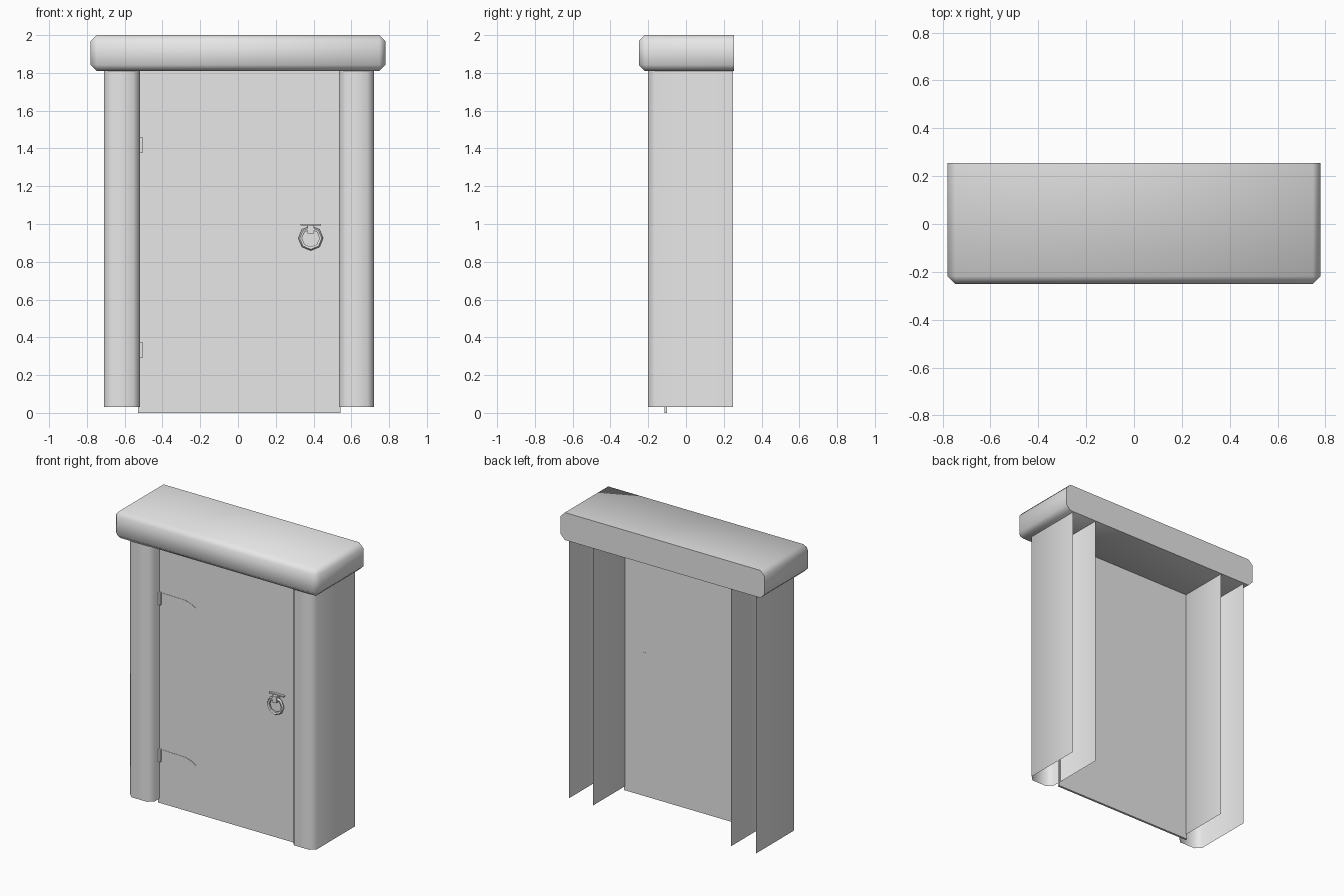
import bpy, bmesh, math
from mathutils import Matrix

if "Cube" in bpy.data.objects:
    bpy.data.objects.remove(bpy.data.objects["Cube"])

stone = bpy.data.materials.new("plain_grey")
stone.diffuse_color = (0.8, 0.8, 0.8, 1)
stone.use_nodes = True
stone.node_tree.nodes["Principled BSDF"].inputs["Base Color"].default_value = stone.diffuse_color


def finish(name, bm, angle=60):
    """Turn a bmesh into a named object with smooth shading by angle."""
    me = bpy.data.meshes.new(name)
    bm.to_mesh(me)
    bm.free()
    me.materials.append(stone)
    ob = bpy.data.objects.new(name, me)
    bpy.context.collection.objects.link(ob)
    bpy.ops.object.select_all(action='DESELECT')
    bpy.context.view_layer.objects.active = ob
    ob.select_set(True)
    bpy.ops.object.shade_smooth_by_angle(angle=math.radians(angle))
    return ob


def box_bm(x0, x1, y0, y1, z0, z1):
    bm = bmesh.new()
    m = Matrix.Translation(((x0 + x1) / 2, (y0 + y1) / 2, (z0 + z1) / 2)) \
        @ Matrix.Diagonal((x1 - x0, y1 - y0, z1 - z0, 1))
    bmesh.ops.create_cube(bm, size=1, matrix=m)
    return bm


# Lintel: chamfered everywhere except around its flat back
bm = box_bm(-0.78, 0.78, -0.25, 0.255, 1.81, 2.0)
edges = [e for e in bm.edges if not all(v.co.y > 0.2 for v in e.verts)]
bmesh.ops.bevel(bm, geom=edges, offset=0.032, segments=1, affect='EDGES')
finish("lintel", bm)


# Posts: open sheets with chamfered front corners
def post(name, x0, x1):
    c = 0.035
    profile = [(x0, 0.25), (x0, -0.2 + c), (x0 + c, -0.2),
               (x1 - c, -0.2), (x1, -0.2 + c), (x1, 0.25)]
    bm = bmesh.new()
    low = [bm.verts.new((x, y, 0.03)) for x, y in profile]
    high = [bm.verts.new((x, y, 1.815)) for x, y in profile]
    for i in range(len(profile) - 1):
        bm.faces.new((low[i], low[i + 1], high[i + 1], high[i]))
    finish(name, bm)


post("left_post", -0.71, -0.52)
post("right_post", 0.535, 0.72)

# Door panel
finish("door", box_bm(-0.53, 0.543, -0.115, -0.1, 0.0, 1.815), 30)

# Hinges: barrel and a thin strap with a pointed end
for name, z in (("lower", 0.333), ("upper", 1.418)):
    finish(name + "_hinge_barrel",
           box_bm(-0.522, -0.505, -0.13, -0.11, z - 0.043, z + 0.043), 30)
    bm = bmesh.new()
    outline = [(-0.51, -0.04), (-0.32, -0.036), (-0.27, -0.02),
               (-0.24, 0), (-0.27, 0.02), (-0.32, 0.036), (-0.51, 0.04)]
    face = bm.faces.new([bm.verts.new((x, -0.117, z + dz)) for x, dz in outline])
    ext = bmesh.ops.extrude_face_region(bm, geom=[face])
    for v in ext["geom"]:
        if isinstance(v, bmesh.types.BMVert):
            v.co.y = -0.112
    bmesh.ops.recalc_face_normals(bm, faces=bm.faces)
    finish(name + "_hinge_strap", bm, 30)

# Handle: small plate, mount and eight-sided ring
finish("handle_plate", box_bm(0.33, 0.44, -0.132, -0.112, 0.992, 1.0), 30)
finish("handle_mount", box_bm(0.368, 0.402, -0.155, -0.098, 0.95, 0.994), 30)
bpy.ops.mesh.primitive_torus_add(
    major_segments=8, minor_segments=5, major_radius=0.055, minor_radius=0.011,
    location=(0.385, -0.14, 0.925), rotation=(math.pi / 2, 0, 0))
ring = bpy.context.object
ring.name = "handle_ring"
ring.data.materials.append(stone)
bpy.ops.object.shade_smooth_by_angle(angle=math.radians(50))
